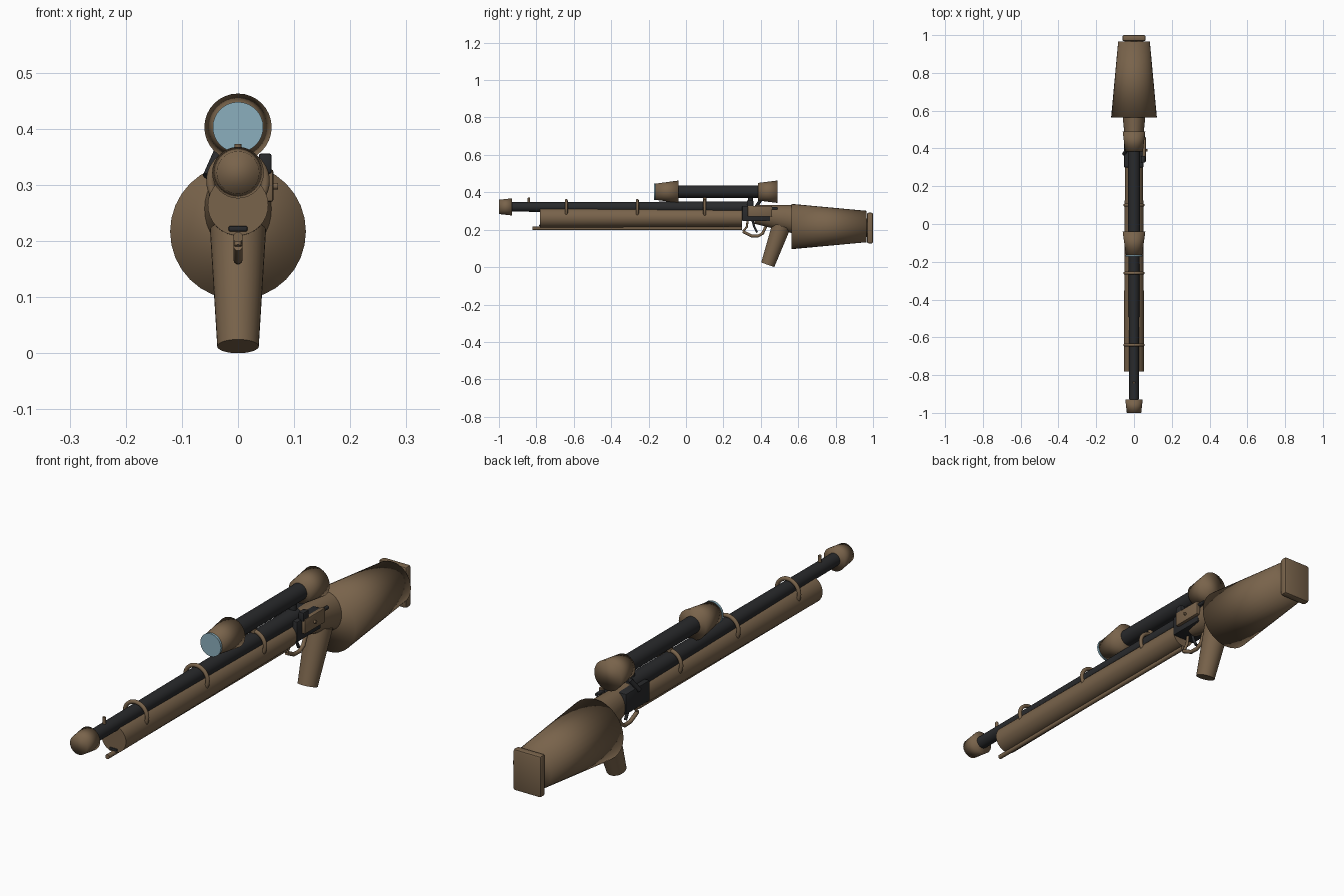
import bpy, bmesh, math
from mathutils import Vector, Matrix

if "Cube" in bpy.data.objects:
    bpy.data.objects.remove(bpy.data.objects["Cube"])


def material(name, rgb):
    m = bpy.data.materials.new(name)
    m.diffuse_color = (*rgb, 1)
    m.use_nodes = True
    m.node_tree.nodes["Principled BSDF"].inputs["Base Color"].default_value = m.diffuse_color
    return m


BROWN = material("brown", (0.19, 0.125, 0.07))
DARK = material("charcoal", (0.022, 0.023, 0.025))
GLASS = material("pale_blue_glass", (0.26, 0.43, 0.51))


def finish(name, bm, mat, angle=None):
    bmesh.ops.recalc_face_normals(bm, faces=bm.faces)
    me = bpy.data.meshes.new(name)
    bm.to_mesh(me)
    bm.free()
    me.materials.append(mat)
    me.shade_smooth()
    if angle:
        me.set_sharp_from_angle(angle=math.radians(angle))
    ob = bpy.data.objects.new(name, me)
    bpy.context.collection.objects.link(ob)
    return ob


def cone(name, a, b, r1, r2, mat, angle=None, squash=1.0):
    """Tapered cylinder from a to b; squash scales its width in x."""
    a, b = Vector(a), Vector(b)
    d = b - a
    bm = bmesh.new()
    m = Matrix.Translation((a + b) / 2) @ d.to_track_quat('Z', 'Y').to_matrix().to_4x4()
    bmesh.ops.create_cone(bm, cap_ends=True, segments=32, radius1=r1, radius2=r2,
                          depth=d.length, matrix=m)
    for v in bm.verts:
        v.co.x *= squash
    return finish(name, bm, mat, angle)


def box(name, lo, hi, mat, bevel=0.004):
    lo, hi = Vector(lo), Vector(hi)
    bm = bmesh.new()
    m = Matrix.Translation((lo + hi) / 2) @ Matrix.Diagonal((*(hi - lo), 1))
    bmesh.ops.create_cube(bm, size=1, matrix=m)
    bmesh.ops.bevel(bm, geom=bm.edges[:], offset=bevel, segments=2, profile=0.5, affect='EDGES')
    return finish(name, bm, mat, 35)


def tube(name, pts, r, mat, cyclic=False):
    cu = bpy.data.curves.new(name, 'CURVE')
    cu.dimensions = '3D'
    cu.bevel_depth = r
    cu.bevel_resolution = 3
    cu.use_fill_caps = True
    sp = cu.splines.new('POLY')
    sp.points.add(len(pts) - 1)
    for p, c in zip(sp.points, pts):
        p.co = (*c, 1)
    sp.use_cyclic_u = cyclic
    cu.materials.append(mat)
    ob = bpy.data.objects.new(name, cu)
    bpy.context.collection.objects.link(ob)
    return ob


# barrel and muzzle
cone("barrel", (0, -0.95, 0.322), (0, 0.36, 0.318), 0.025, 0.033, DARK, 40)
cone("muzzle", (0, -1, 0.322), (0, -0.93, 0.322), 0.038, 0.046, BROWN)
cone("front_sight", (0, -0.84, 0.34), (0, -0.84, 0.373), 0.007, 0.006, BROWN, 40)

# forend with cleaning rod and end slot
cone("forend", (0, -0.78, 0.264), (0, 0.3, 0.264), 0.054, 0.048, BROWN, 40)
cone("cleaning_rod", (0, -0.82, 0.207), (0, 0.3, 0.207), 0.009, 0.009, BROWN, 40)
box("forend_slot", (-0.017, -0.785, 0.217), (0.017, -0.775, 0.227), DARK, 0.003)

# barrel bands
for i, y in enumerate((-0.64, -0.26, 0.1)):
    ring = [(0.049 * math.cos(t * math.tau / 40), y, 0.307 + 0.049 * math.sin(t * math.tau / 40))
            for t in range(40)]
    tube("barrel_band_%d" % i, ring, 0.008, BROWN, True)

# scope
cone("scope_tube", (0, -0.1, 0.403), (0, 0.42, 0.403), 0.033, 0.033, DARK, 40)
cone("scope_front_bell", (0, -0.165, 0.403), (0, -0.04, 0.403), 0.043, 0.06, BROWN)
cone("scope_eyepiece", (0, 0.385, 0.403), (0, 0.49, 0.403), 0.047, 0.06, BROWN)
cone("scope_lens", (0, -0.172, 0.403), (0, -0.163, 0.403), 0.045, 0.045, GLASS, 40)
cone("scope_front_post", (0, 0.1, 0.35), (0, 0.1, 0.385), 0.01, 0.01, BROWN, 40)
cone("scope_rear_post", (0, 0.345, 0.31), (0, 0.345, 0.385), 0.014, 0.014, DARK, 40)

# receiver, side plate and controls
box("receiver", (-0.052, 0.3, 0.246), (0.05, 0.45, 0.327), DARK)
box("side_plate", (0.046, 0.33, 0.27), (0.063, 0.46, 0.328), BROWN)
cone("plate_pin", (0.055, 0.39, 0.298), (0.071, 0.39, 0.298), 0.006, 0.006, BROWN, 40)
box("side_knob", (0.037, 0.325, 0.32), (0.06, 0.36, 0.356), DARK)
cone("bolt_stub", (0.05, 0.45, 0.314), (0.05, 0.49, 0.314), 0.007, 0.007, DARK, 40)
cone("left_lever", (-0.054, 0.37, 0.315), (-0.034, 0.40, 0.36), 0.009, 0.009, DARK, 40)

# wrist, grip, trigger and guard
cone("wrist", (0, 0.37, 0.282), (0, 0.585, 0.256), 0.05, 0.077, BROWN, 50, 0.8)
cone("grip", (0, 0.437, 0.0125), (0, 0.51, 0.22), 0.037, 0.05, BROWN, 50)
tube("trigger_guard", [(0, 0.305, 0.19), (0, 0.35, 0.167), (0, 0.385, 0.166),
                       (0, 0.41, 0.18), (0, 0.43, 0.225)], 0.008, BROWN)
tube("guard_front_strut", [(0, 0.305, 0.19), (0, 0.325, 0.215), (0, 0.33, 0.25)], 0.006, BROWN)
tube("trigger", [(0, 0.355, 0.25), (0, 0.365, 0.215), (0, 0.38, 0.185)], 0.006, DARK)

# stock and butt plate
cone("stock", (0, 0.565, 0.217), (0, 0.965, 0.217), 0.121, 0.084, BROWN)
box("butt_plate", (-0.061, 0.968, 0.127), (0.061, 1.0, 0.291), BROWN, 0.008)
cone("butt_core", (0, 0.95, 0.21), (0, 0.98, 0.21), 0.05, 0.05, BROWN, 40)
